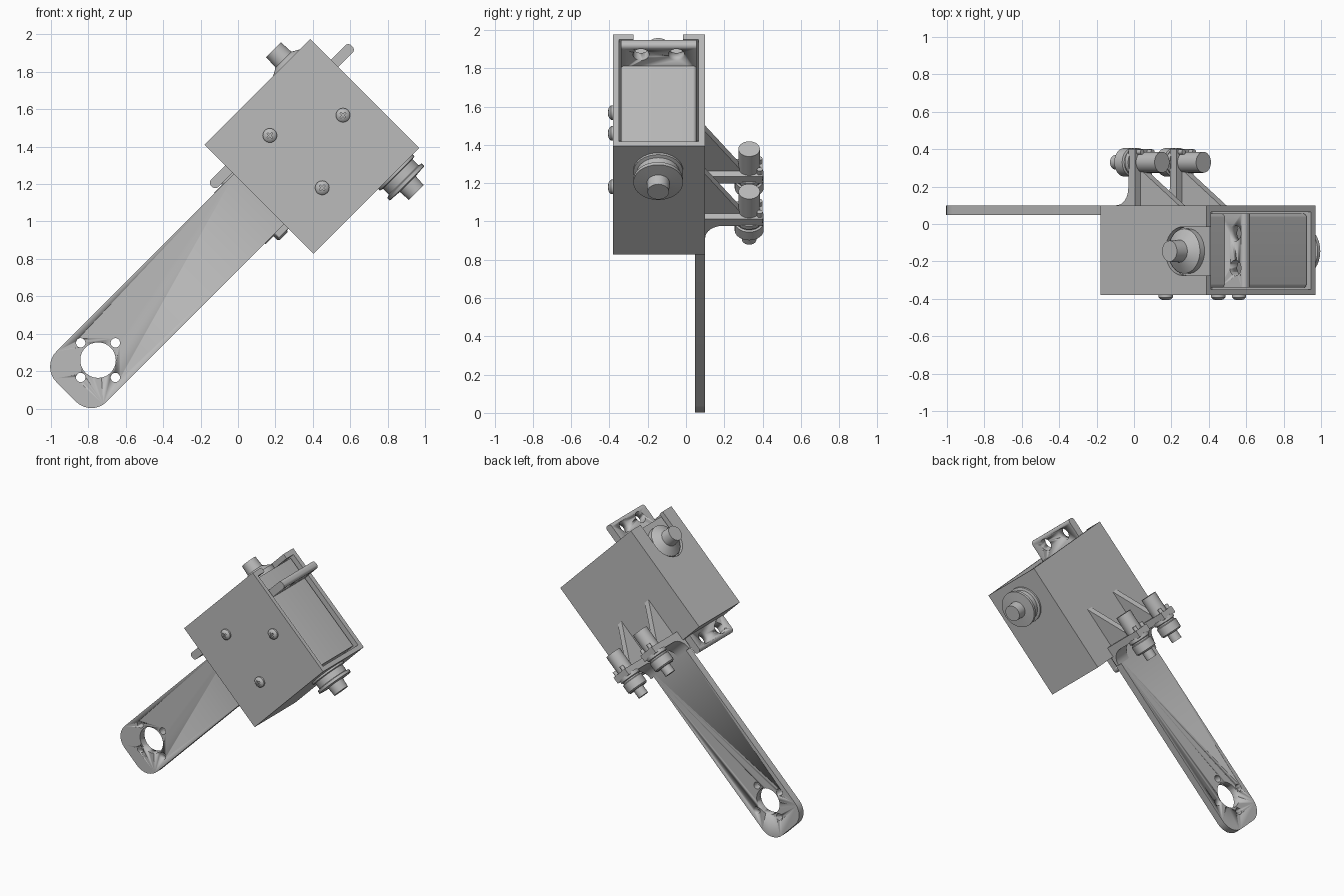
import bpy, bmesh, math
from mathutils import Matrix, Vector

cube = bpy.data.objects.get("Cube")
if cube:
    bpy.data.objects.remove(cube, do_unlink=True)

grey = bpy.data.materials.new("plain grey")
grey.use_nodes = True
COLOUR = (0.5, 0.5, 0.5, 1)
grey.diffuse_color = COLOUR
grey.node_tree.nodes["Principled BSDF"].inputs["Base Color"].default_value = COLOUR

# Parts are laid out upright: x across the arm, z along the arm, origin at housing centre
PLACE = Matrix.Translation((0.395, 0, 1.402)) @ Matrix.Rotation(math.radians(45), 4, 'Y')
AXIS_Y, AXIS_Z = -0.145, 0.22      # output shaft line


def finish(bm, name, smooth=False):
    bmesh.ops.recalc_face_normals(bm, faces=bm.faces)
    bm.transform(PLACE)
    me = bpy.data.meshes.new(name)
    bm.to_mesh(me)
    bm.free()
    me.materials.append(grey)
    ob = bpy.data.objects.new(name, me)
    bpy.context.scene.collection.objects.link(ob)
    if smooth:
        bpy.ops.object.select_all(action='DESELECT')
        ob.select_set(True)
        bpy.context.view_layer.objects.active = ob
        bpy.ops.object.shade_smooth_by_angle(angle=math.radians(30))
    return ob


def box(name, lo, hi, bevel=0, axis=1, keep=lambda mid: True):
    """Box between two corners; edges along one axis may be rounded."""
    lo, hi = Vector(lo), Vector(hi)
    bm = bmesh.new()
    bmesh.ops.create_cube(bm, size=1)
    for v in bm.verts:
        v.co = (lo + hi) / 2 + v.co * (hi - lo)
    if bevel:
        edges = [e for e in bm.edges
                 if abs((e.verts[0].co - e.verts[1].co)[axis]) > 1e-5
                 and keep((e.verts[0].co + e.verts[1].co) / 2)]
        bmesh.ops.bevel(bm, geom=edges, offset=bevel, segments=8, profile=0.5,
                        affect='EDGES')
    return finish(bm, name, bevel > 0)


def lathe(name, centre, axis, profile, steps=32):
    """Turn (radius, distance) points around an axis through the centre."""
    bm = bmesh.new()
    verts = [bm.verts.new((r, 0, t)) for r, t in profile]
    edges = [bm.edges.new(p) for p in zip(verts, verts[1:])]
    bmesh.ops.spin(bm, geom=verts + edges, cent=(0, 0, 0), axis=(0, 0, 1),
                   angle=math.tau, steps=steps)
    bmesh.ops.remove_doubles(bm, verts=bm.verts, dist=1e-4)
    turn = Vector((0, 0, 1)).rotation_difference(Vector(axis)).to_matrix().to_4x4()
    bm.transform(Matrix.Translation(centre) @ turn)
    return finish(bm, name, True)


def rod(name, centre, axis, r, a, b):
    return lathe(name, centre, axis, [(0, a), (r, a), (r, b), (0, b)])


def prism(name, outline, x, width):
    """Extrude a (y, z) outline across x."""
    bm = bmesh.new()
    face = bm.faces.new([bm.verts.new((x - width / 2, y, z)) for y, z in outline])
    moved = bmesh.ops.extrude_face_region(bm, geom=[face])["geom"]
    bmesh.ops.translate(bm, vec=(width, 0, 0),
                        verts=[v for v in moved if isinstance(v, bmesh.types.BMVert)])
    return finish(bm, name, True)


def cut(ob, *cutters):
    bpy.context.view_layer.objects.active = ob
    for c in cutters:
        c.hide_render = True
        m = ob.modifiers.new("cut", 'BOOLEAN')
        m.operation, m.solver, m.object = 'DIFFERENCE', 'EXACT', c
        bpy.ops.object.modifier_apply(modifier=m.name)
        bpy.data.objects.remove(c, do_unlink=True)


X, Y, Z = (1, 0, 0), (0, 1, 0), (0, 0, 1)

# Housing: open pocket on top and a round-ended slot in one wall
housing = box("housing", (-0.412, -0.38, -0.4), (0.412, 0.1, 0.4))
cut(housing,
    box("pocket", (-0.375, -0.35, -0.35), (0.38, 0.065, 0.5)),
    box("slot", (-0.5, AXIS_Y - 0.13, AXIS_Z), (-0.3, AXIS_Y + 0.13, 0.5)),
    rod("slot_end", (0, AXIS_Y, AXIS_Z), X, 0.13, -0.5, -0.3))

# Long arm with rounded end, hub hole and four screw holes
HOLE_Z = -1.617
arm = box("arm", (-0.19, 0.048, -1.857), (0.19, 0.1, -0.39), 0.115, 1,
          lambda mid: mid.z < -1)
cut(arm, rod("hub_hole", (0, 0, HOLE_Z), Y, 0.095, -1, 1),
    *[rod("screw_hole", (dx, 0, HOLE_Z + dz), Y, 0.025, -1, 1)
      for dx, dz in ((0.131, 0), (-0.131, 0), (0, 0.131), (0, -0.131))])

# Motor body and its mounting tabs at both ends
box("motor_body", (-0.365, -0.34, -0.36), (0.365, 0.055, 0.38), 0.02, 0)
for side, name in ((1, "upper_tab"), (-1, "lower_tab")):
    z = sorted((side * 0.34, side * 0.53))
    tab = box(name, (-0.255, -0.34, z[0]), (-0.2, 0.055, z[1]), 0.022, 1,
              lambda mid: abs(mid.z) > 0.5)
    cut(tab, *[rod("tab_hole", (0, y, side * 0.463), X, 0.042, -1, 1)
               for y in (-0.05, -0.235)])

# Output shafts on both sides
lathe("near_shaft", (0, AXIS_Y, AXIS_Z), (-1, 0, 0),
      [(0, 0.34), (0.12, 0.34), (0.12, 0.4), (0.105, 0.41), (0.06, 0.435),
       (0.056, 0.51), (0, 0.51)])
lathe("far_shaft", (0, AXIS_Y, AXIS_Z), X,
      [(0, 0.39), (0.13, 0.39), (0.13, 0.425), (0.112, 0.43), (0.112, 0.475),
       (0.13, 0.48), (0.13, 0.5), (0.06, 0.505), (0.056, 0.57), (0, 0.57)])

# Domed front screws with a cross recess
for i, (x, z) in enumerate(((-0.2, -0.118), (0, 0.235), (0.196, -0.118))):
    screw = lathe(f"front_screw_{i + 1}", (x, -0.38, z), (0, -1, 0),
                  [(0, -0.01), (0.038, -0.01), (0.038, 0.012), (0.028, 0.022),
                   (0.014, 0.027), (0, 0.028)], 24)
    for a, b in ((0.018, 0.004), (0.004, 0.018)):
        cut(screw, box("recess", (x - a, -0.5, z - b), (x + a, -0.396, z + b)))

# Rear brackets: plate with fillet, gusset, and a pin with a roller
R = 0.09
fillet = [(0.1 + R - R * math.sin(a), -0.38 - R + R * math.cos(a))
          for a in (i * math.pi / 16 for i in range(9))]
plate = [(0.08, -0.33), (0.4, -0.33), (0.4, -0.38)] + fillet + [(0.08, -0.38 - R)]
gusset = [(0.08, -0.34), (0.08, -0.04), (0.1, -0.04), (0.29, -0.33), (0.29, -0.34)]
for x, side in ((-0.157, "right"), (0.157, "left")):
    prism(side + "_plate", plate, x, 0.13)
    prism(side + "_gusset", gusset, x, 0.045)
    lathe(side + "_pin", (x, 0.33, 0), Z,
          [(0, -0.545), (0.038, -0.545), (0.038, -0.485), (0.066, -0.485),
           (0.076, -0.475), (0.076, -0.415), (0.066, -0.41), (0.066, -0.4),
           (0.076, -0.395), (0.076, -0.37), (0.056, -0.37), (0.056, -0.19), (0, -0.19)])
    for dx in (-0.04, 0.04):
        rod(side + "_stud", (x + dx, 0.385, 0), Z, 0.014, -0.35, -0.3)
